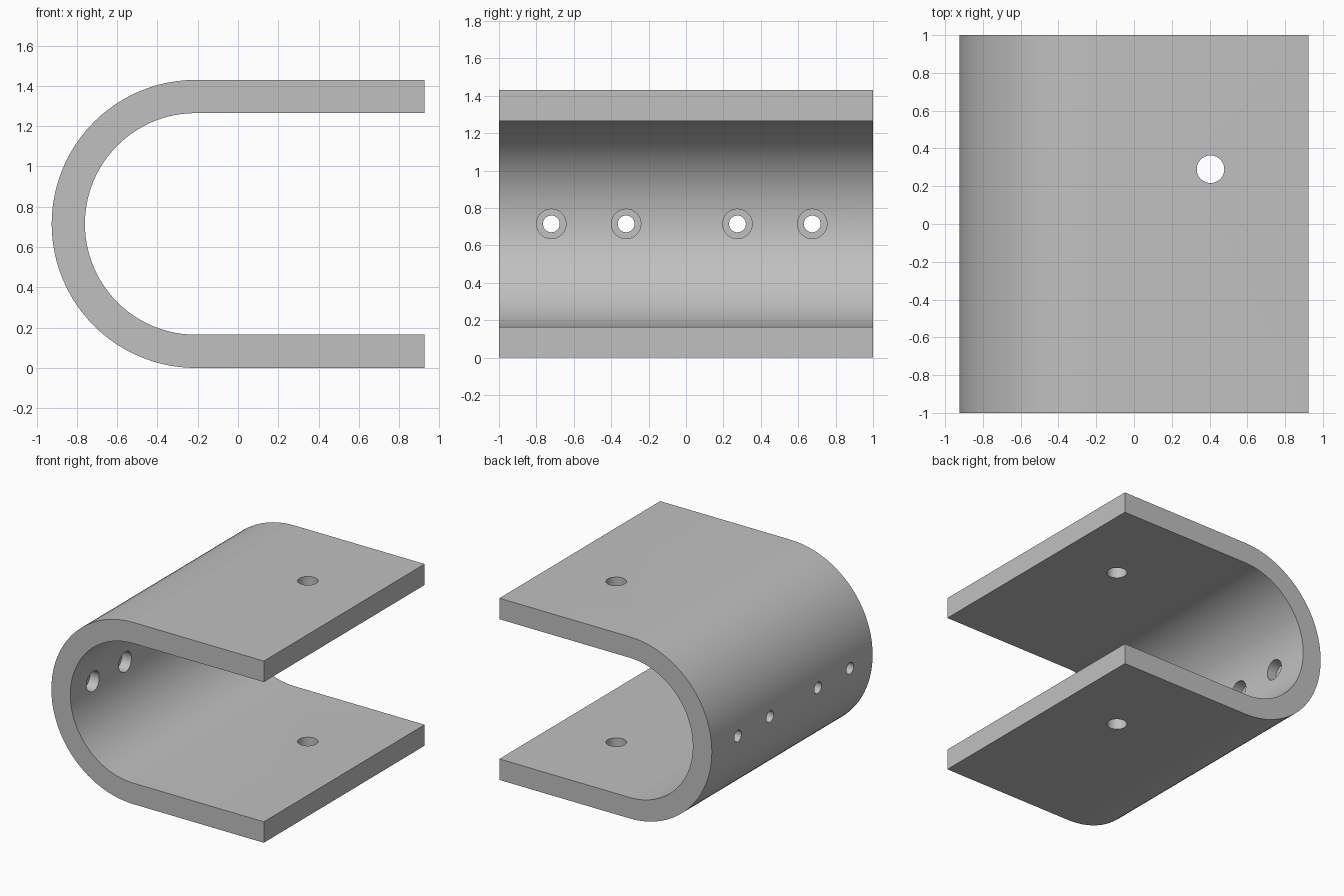
import bpy, bmesh, math
from mathutils import Matrix, Vector

if "Cube" in bpy.data.objects:
    bpy.data.objects.remove(bpy.data.objects["Cube"])

RADIUS, WALL = 0.715, 0.165      # outer bend radius, plate thickness
BEND_X, END_X = -0.21, 0.925     # bend centre, open end of the plates
SEGS = 48

steel = bpy.data.materials.new("grey steel")
steel.diffuse_color = (0.53, 0.53, 0.53, 1)
steel.use_nodes = True
steel.node_tree.nodes["Principled BSDF"].inputs["Base Color"].default_value = steel.diffuse_color


def arc(r):
    """Half circle from the top round the closed side to the bottom."""
    angles = [math.pi / 2 + math.pi * i / SEGS for i in range(SEGS + 1)]
    return [(BEND_X + r * math.cos(a), RADIUS + r * math.sin(a)) for a in angles]


# U-shaped clevis plate: extruded side profile
inner = RADIUS - WALL
profile = ([(END_X, 2 * RADIUS)] + arc(RADIUS) + [(END_X, 0), (END_X, WALL)]
           + arc(inner)[::-1] + [(END_X, 2 * RADIUS - WALL)])
bm = bmesh.new()
face = bm.faces.new([bm.verts.new((x, -1, z)) for x, z in profile])
ext = bmesh.ops.extrude_face_region(bm, geom=[face])
bmesh.ops.translate(bm, vec=(0, 2, 0),
                    verts=[v for v in ext["geom"] if isinstance(v, bmesh.types.BMVert)])
bmesh.ops.recalc_face_normals(bm, faces=bm.faces)
mesh = bpy.data.meshes.new("clevis_plate")
bm.to_mesh(mesh)
bm.free()
plate = bpy.data.objects.new("clevis_plate", mesh)
bpy.context.collection.objects.link(plate)
mesh.materials.append(steel)
bpy.context.view_layer.objects.active = plate
plate.select_set(True)


def drill(centres, radius, length, axis):
    """Cut a row of round holes through the plate."""
    cut = bmesh.new()
    turn = Vector((0, 0, 1)).rotation_difference(Vector(axis)).to_matrix().to_4x4()
    for c in centres:
        bmesh.ops.create_cone(cut, cap_ends=True, segments=32, radius1=radius,
                              radius2=radius, depth=length,
                              matrix=Matrix.Translation(c) @ turn)
    me = bpy.data.meshes.new("drill")
    cut.to_mesh(me)
    cut.free()
    me.materials.append(steel)
    tool = bpy.data.objects.new("drill", me)
    tool.hide_render = True
    bpy.context.collection.objects.link(tool)
    mod = plate.modifiers.new("hole", "BOOLEAN")
    mod.operation, mod.solver, mod.object = "DIFFERENCE", "EXACT", tool
    bpy.ops.object.modifier_apply(modifier=mod.name)
    bpy.data.objects.remove(tool)


# Pin hole through both plates
drill([(0.405, 0.29, RADIUS)], 0.073, 2, (0, 0, 1))

# Screw holes through the bend, counterbored from the inside
rows = (-0.72, -0.32, 0.275, 0.675)
drill([(-0.85, y, RADIUS) for y in rows], 0.045, 0.5, (1, 0, 0))
bore_floor = BEND_X - inner - 0.08
drill([(bore_floor + 0.15, y, RADIUS) for y in rows], 0.079, 0.3, (1, 0, 0))

bpy.ops.object.shade_smooth_by_angle(angle=math.radians(30))
